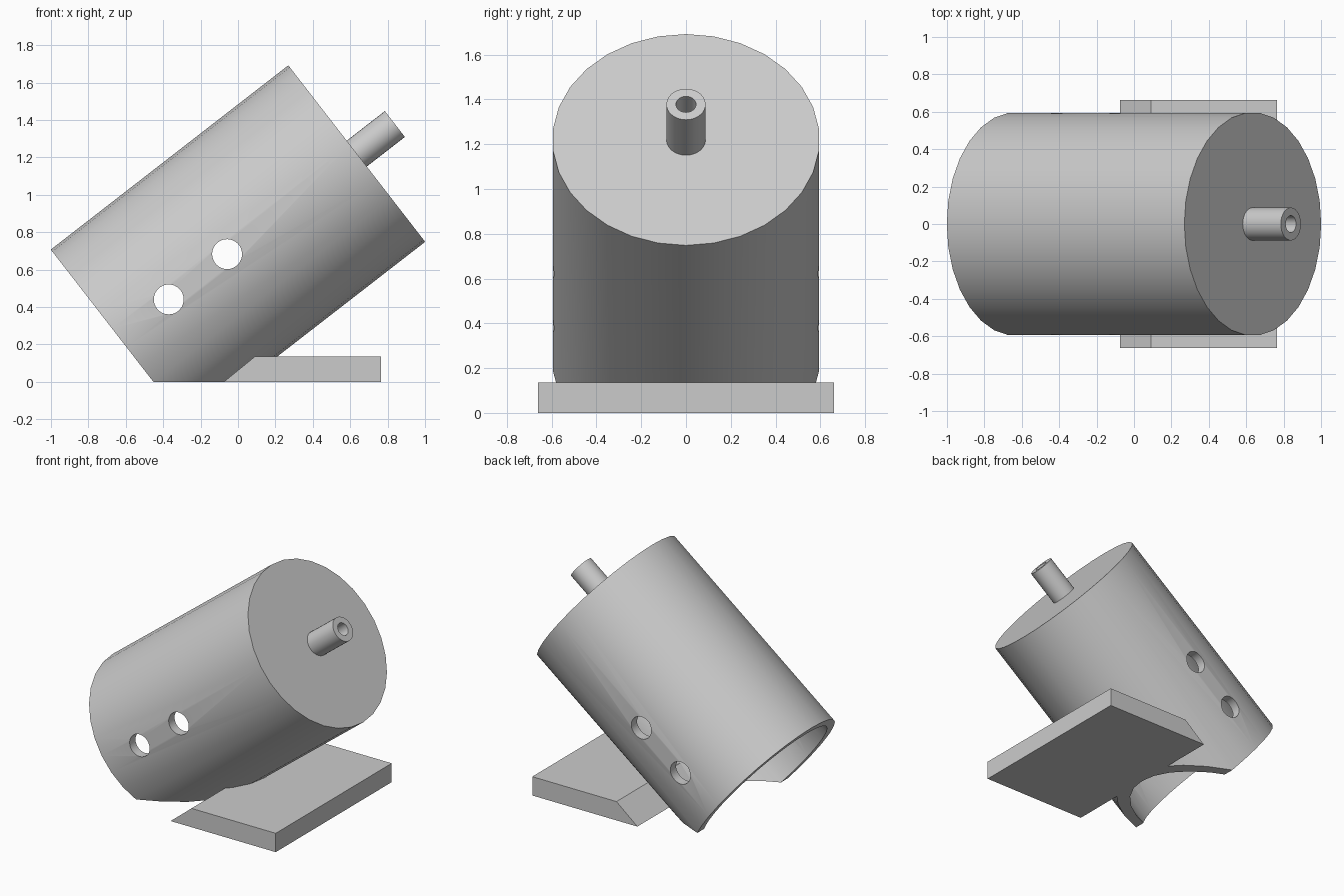
import bpy, bmesh, math
from mathutils import Matrix, Vector

cube = bpy.data.objects.get("Cube")
if cube:
    bpy.data.objects.remove(cube, do_unlink=True)

grey = bpy.data.materials.new("light grey")
grey.use_nodes = True
grey.diffuse_color = (0.6, 0.6, 0.6, 1)
grey.node_tree.nodes["Principled BSDF"].inputs["Base Color"].default_value = (0.6, 0.6, 0.6, 1)

SIDES = 30
R, WALL, LENGTH = 0.597, 0.066, 1.607      # drum
SHAFT_R, BORE_R, SHAFT_LEN = 0.0875, 0.045, 0.258
# Local z runs along the drum axis, local x points down across it
axis = Vector((1.27, 0, 0.985)).normalized()
across = Vector((axis.z, 0, -axis.x))
side = axis.cross(across)
tilt = Matrix((across, side, axis)).transposed().to_4x4()
tilt.translation = (-0.635, 0, 0.235)


def finish(bm, name, smooth=True):
    bmesh.ops.recalc_face_normals(bm, faces=bm.faces)
    mesh = bpy.data.meshes.new(name)
    bm.to_mesh(mesh)
    bm.free()
    mesh.materials.append(grey)
    ob = bpy.data.objects.new(name, mesh)
    bpy.context.collection.objects.link(ob)
    if smooth:
        smooth_shade(ob)
    return ob


def smooth_shade(ob):
    bpy.ops.object.select_all(action='DESELECT')
    ob.select_set(True)
    bpy.context.view_layer.objects.active = ob
    bpy.ops.object.shade_smooth_by_angle(angle=math.radians(30))


def lathe(profile):
    """Revolve a closed (radius, height) outline about the drum axis."""
    bm = bmesh.new()
    rings = []
    for r, h in profile:
        rings.append([bm.verts.new((r * math.cos(a), r * math.sin(a), h))
                      for a in (math.tau * i / SIDES for i in range(SIDES))])
    for k, ring in enumerate(rings):
        nxt = rings[(k + 1) % len(rings)]
        for i in range(SIDES):
            j = (i + 1) % SIDES
            bm.faces.new((ring[i], ring[j], nxt[j], nxt[i]))
    bm.transform(tilt)
    return bm


# Hollow drum, open at the low end, trimmed flat where it meets the ground
ri = R - WALL
bm = lathe([(ri, 0), (R, 0), (R, LENGTH), (BORE_R, LENGTH),
            (BORE_R, LENGTH - WALL), (ri, LENGTH - WALL)])
cut = bmesh.ops.bisect_plane(bm, geom=bm.verts[:] + bm.edges[:] + bm.faces[:],
                             plane_co=(0, 0, 0), plane_no=(0, 0, 1), clear_inner=True)
rim = [e for e in bm.edges if e.is_boundary]
bmesh.ops.edgeloop_fill(bm, edges=rim)
drum = finish(bm, "drum", smooth=False)

# Two cross holes straight through the drum
for dist in (0.335, 0.73):
    p = tilt @ Vector((0, 0, dist))
    bm = bmesh.new()
    bmesh.ops.create_cone(bm, cap_ends=True, segments=SIDES, radius1=0.08, radius2=0.08, depth=2,
                          matrix=Matrix.Translation(p) @ Matrix.Rotation(math.pi / 2, 4, 'X'))
    cutter = finish(bm, "hole_cutter", smooth=False)
    cutter.hide_render = True
    mod = drum.modifiers.new("cross_hole", 'BOOLEAN')
    mod.operation, mod.solver, mod.object = 'DIFFERENCE', 'EXACT', cutter
    bpy.context.view_layer.objects.active = drum
    bpy.ops.object.modifier_apply(modifier=mod.name)
    bpy.data.objects.remove(cutter, do_unlink=True)
smooth_shade(drum)

# Hollow shaft on the closed end
finish(lathe([(BORE_R, LENGTH), (SHAFT_R, LENGTH),
              (SHAFT_R, LENGTH + SHAFT_LEN), (BORE_R, LENGTH + SHAFT_LEN)]), "shaft")

# Foot plate with a sloped edge that follows the drum wall
bm = bmesh.new()
outline = [(-0.075, 0), (0.765, 0), (0.765, 0.136), (0.092, 0.136)]
face = bm.faces.new([bm.verts.new((x, -0.662, z)) for x, z in outline])
ext = bmesh.ops.extrude_face_region(bm, geom=[face])
bmesh.ops.translate(bm, vec=(0, 1.324, 0),
                    verts=[v for v in ext["geom"] if isinstance(v, bmesh.types.BMVert)])
finish(bm, "foot_plate", smooth=False)
